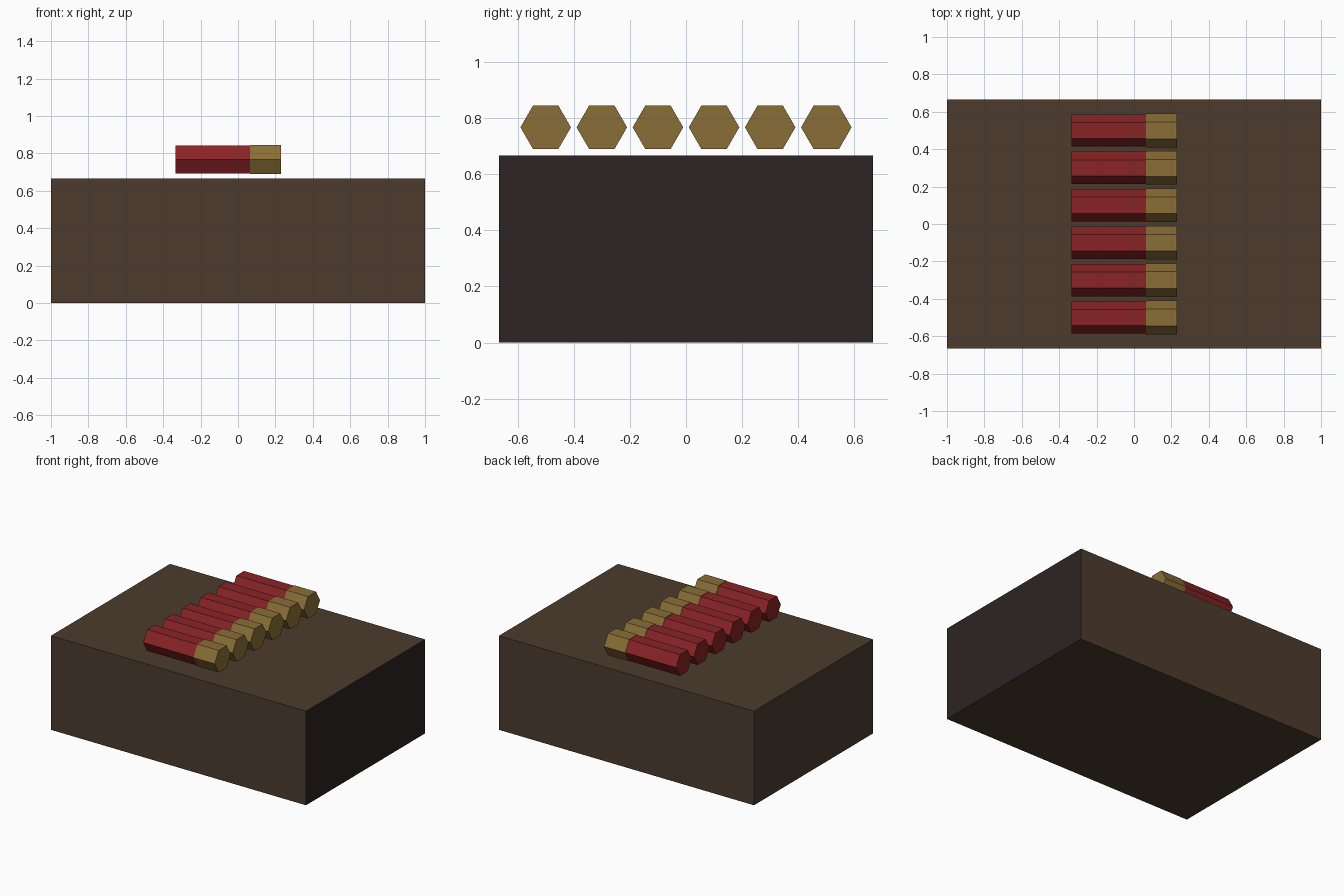
import bpy
import math

if "Cube" in bpy.data.objects:
    bpy.data.objects.remove(bpy.data.objects["Cube"])


def material(name, rgb):
    # sRGB bytes to linear diffuse colour
    lin = [((c / 255 + 0.055) / 1.055) ** 2.4 for c in rgb]
    m = bpy.data.materials.new(name)
    m.diffuse_color = (*lin, 1)
    m.use_nodes = True
    m.node_tree.nodes["Principled BSDF"].inputs["Base Color"].default_value = m.diffuse_color
    return m


brown = material("brown", (76, 59, 45))
dark = material("dark_brown", (46, 36, 36))
red = material("red", (138, 35, 38))
brass = material("brass", (138, 111, 55))


def hex_rod(name, x0, x1, y, radius, mat):
    # six-sided rod along x, with corners pointing to +y and -y
    bpy.ops.mesh.primitive_cylinder_add(
        vertices=6, radius=radius, depth=x1 - x0,
        location=((x0 + x1) / 2, y, 0.767), rotation=(0, math.pi / 2, 0))
    ob = bpy.context.object
    ob.name = name
    ob.data.materials.append(mat)


# Box body, with a darker right-hand face
bpy.ops.mesh.primitive_cube_add(size=1, location=(0, 0, 1 / 3))
box = bpy.context.object
box.name = "box"
box.scale = (2, 4 / 3, 2 / 3)
box.data.materials.append(brown)
box.data.materials.append(dark)
for face in box.data.polygons:
    face.material_index = 1 if face.normal.x > 0.5 else 0

# Row of six shells: red case and brass base
for i in range(6):
    y = -0.5 + 0.2 * i
    hex_rod(f"shell_case_{i + 1}", -0.333, 0.0633, y, 0.0867, red)
    hex_rod(f"shell_base_{i + 1}", 0.0633, 0.23, y, 0.09, brass)
